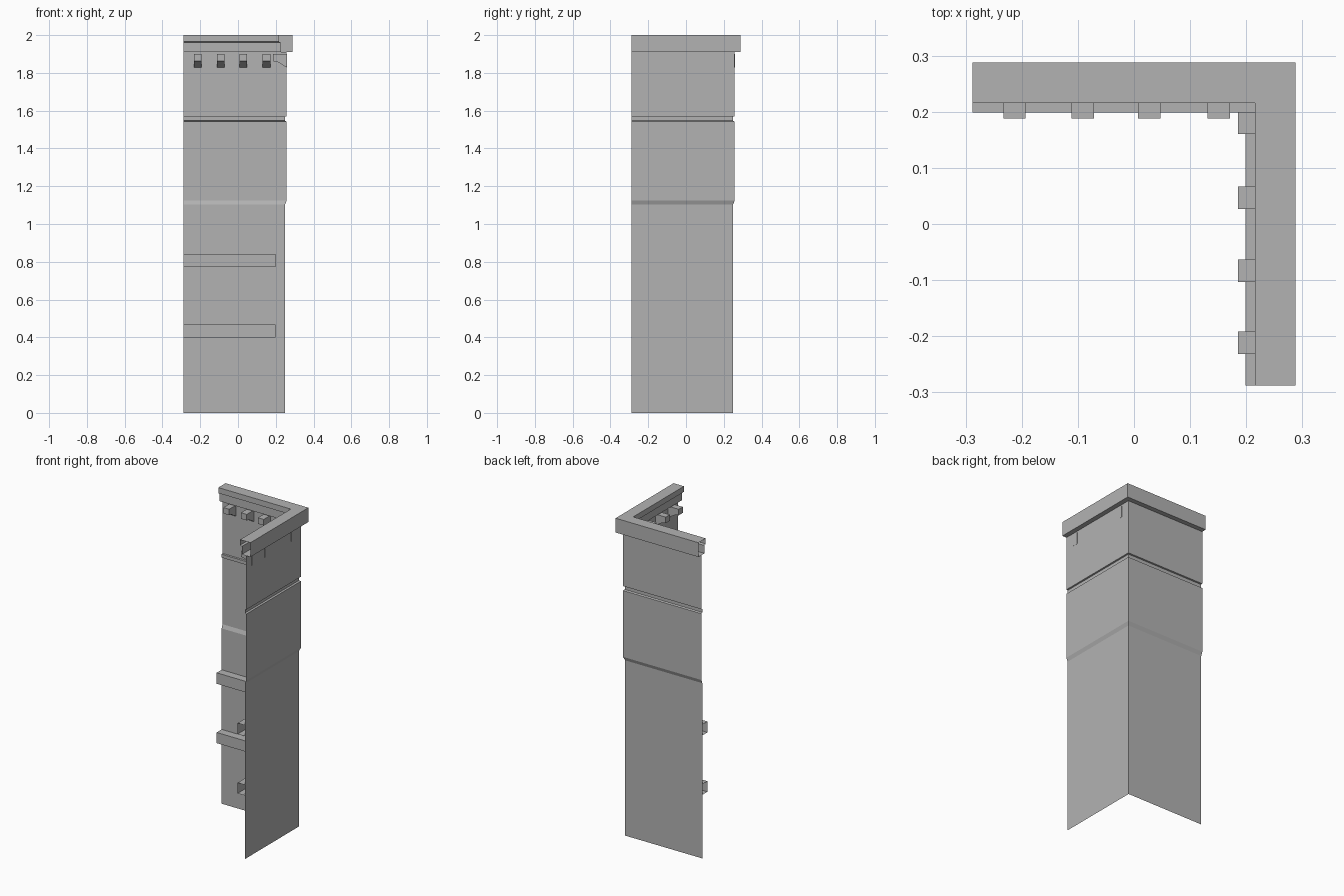
import bpy

cube = bpy.data.objects.get("Cube")
if cube:
    bpy.data.objects.remove(cube, do_unlink=True)

END = -0.288  # free ends of both wings

stone = bpy.data.materials.new("grey_stone")
stone.use_nodes = True
COLOUR = (0.45, 0.45, 0.45, 1)
stone.diffuse_color = COLOUR
stone.node_tree.nodes["Principled BSDF"].inputs["Base Color"].default_value = COLOUR


def add_object(name, verts, faces):
    mesh = bpy.data.meshes.new(name)
    mesh.from_pydata(verts, [], faces)
    mesh.materials.append(stone)
    mesh.update()
    obj = bpy.data.objects.new(name, mesh)
    bpy.context.collection.objects.link(obj)
    return obj


def corner_sweep(name, profile):
    """Sweep an open (distance, height) profile round the mitred corner."""
    verts, faces = [], []
    for d, z in profile:
        verts += [(END, d, z), (d, d, z), (d, END, z)]
    for i in range(len(profile) - 1):
        for k in range(2):
            a = 3 * i + k
            faces.append((a, a + 3, a + 4, a + 1))
    return add_object(name, verts, faces)


def corbel(name, centre, inner, on_back):
    """Solid bracket with a sloping underside."""
    outer = 0.2585
    profile = [(inner, 1.90), (inner, 1.862), (0.21, 1.858), (outer, 1.828), (outer, 1.90)]
    n = len(profile)
    verts = []
    for side in (centre - 0.02, centre + 0.02):
        for d, z in profile:
            verts.append((side, d, z) if on_back else (d, side, z))
    faces = [tuple(range(n)), tuple(reversed(range(n, 2 * n)))]
    faces += [(i, i + n, (i + 1) % n + n, (i + 1) % n) for i in range(n)]
    if not on_back:
        faces = [tuple(reversed(f)) for f in faces]
    return add_object(name, verts, faces)


# Thin wall with flared upper storey and a groove
corner_sweep("wall", [(0.249, 0), (0.249, 1.102), (0.258, 1.125), (0.258, 1.542),
                      (0.249, 1.547), (0.249, 1.568), (0.258, 1.57), (0.258, 1.91)])

# Hollow cornice with a stepped inner face
corner_sweep("cornice", [(0.258, 1.91), (0.288, 1.91), (0.288, 2.0), (0.216, 2.0),
                         (0.216, 1.965), (0.228, 1.96), (0.228, 1.91), (0.258, 1.91)])

# Hollow beams along the inside
for name, low, high in (("lower_beam", 0.40, 0.467), ("upper_beam", 0.773, 0.842)):
    corner_sweep(name, [(0.249, low), (0.199, low), (0.199, high), (0.249, high)])

# Corbels under the cornice on both wings
for i, x in enumerate((-0.213, -0.091, 0.027, 0.151)):
    corbel(f"back_corbel_{i + 1}", x, 0.188, True)
for i, y in enumerate((0.18, 0.047, -0.083, -0.212)):
    corbel(f"side_corbel_{i + 1}", y, 0.185, False)
